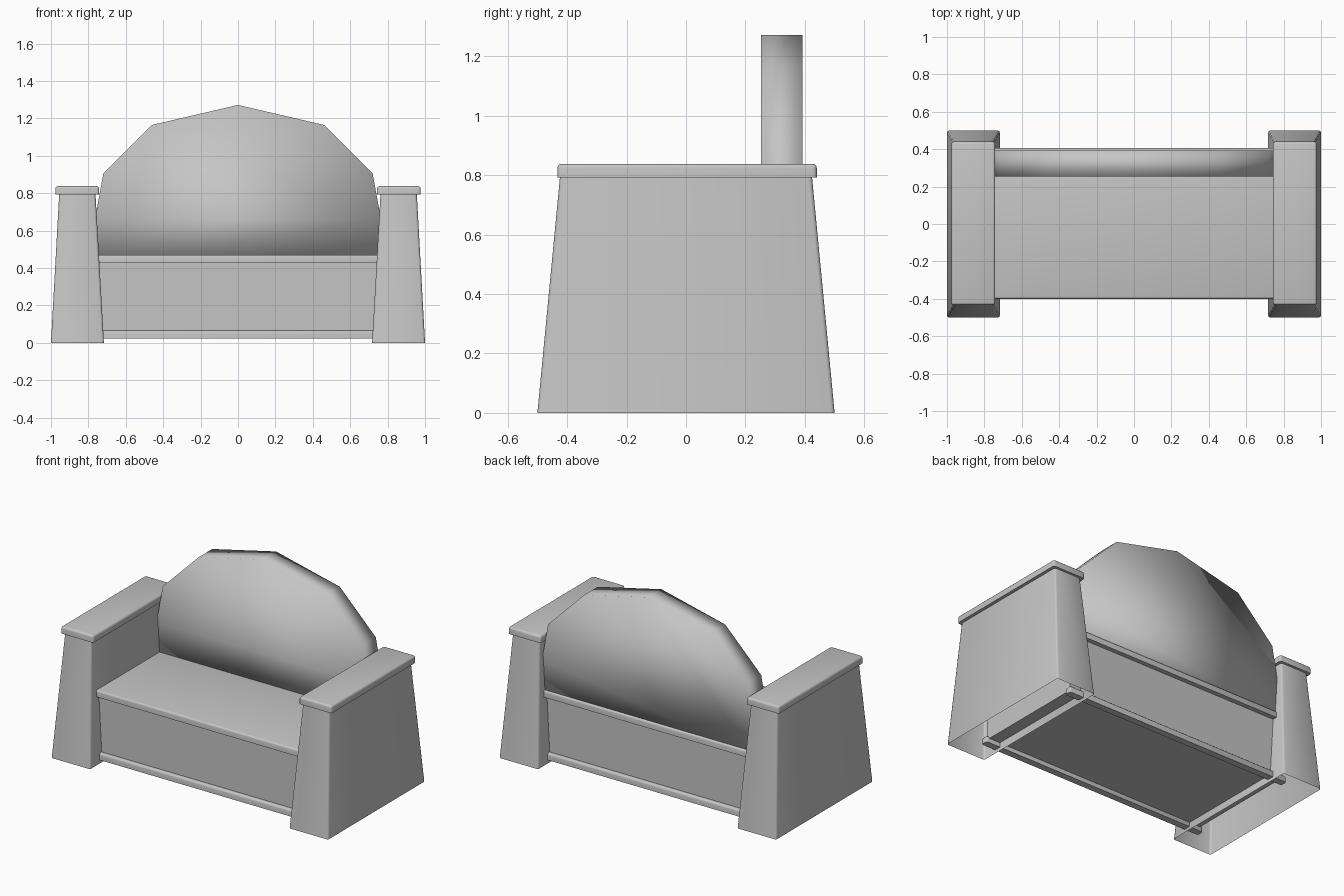
import bpy, bmesh, math

cube = bpy.data.objects.get("Cube")
if cube:
    bpy.data.objects.remove(cube, do_unlink=True)

grey = bpy.data.materials.new("plain grey")
grey.use_nodes = True
grey.diffuse_color = (0.56, 0.56, 0.56, 1)
grey.node_tree.nodes["Principled BSDF"].inputs["Base Color"].default_value = grey.diffuse_color


def finish(name, bm, angle):
    """Turn a bmesh into a smooth shaded object."""
    bmesh.ops.recalc_face_normals(bm, faces=bm.faces)
    mesh = bpy.data.meshes.new(name)
    bm.to_mesh(mesh)
    bm.free()
    mesh.materials.append(grey)
    obj = bpy.data.objects.new(name, mesh)
    bpy.context.collection.objects.link(obj)
    bpy.ops.object.select_all(action="DESELECT")
    obj.select_set(True)
    bpy.context.view_layer.objects.active = obj
    bpy.ops.object.shade_smooth_by_angle(angle=math.radians(angle))


def box(x, y, z):
    """Box bmesh from (low, high) ranges."""
    bm = bmesh.new()
    bmesh.ops.create_cube(bm, size=1)
    for v in bm.verts:
        v.co = [r[0] if c < 0 else r[1] for r, c in zip((x, y, z), v.co)]
    return bm


def rounded_slab(name, x, y, z, radius):
    """Slab with rounded top and corners and a flat underside."""
    bm = box(x, y, z)
    edges = [e for e in bm.edges if max(v.co.z for v in e.verts) > z[0] + 0.01]
    bmesh.ops.bevel(bm, geom=edges, offset=radius, segments=3,
                    profile=0.5, affect="EDGES")
    finish(name, bm, 50)


# Arms: tapered shells, open below, with rounded caps
for side, label in ((1, "left"), (-1, "right")):
    bm = box((0.717, 1.0), (-0.5, 0.5), (0, 0.81))
    for v in bm.verts:
        if v.co.z > 0.5:
            v.co.x = 0.86 + (v.co.x - 0.86) * 0.68
            v.co.y *= 0.845
    upright = [e for e in bm.edges if abs(e.verts[0].co.z - e.verts[1].co.z) > 0.5]
    bmesh.ops.bevel(bm, geom=upright, offset=0.012, segments=2,
                    profile=0.5, affect="EDGES")
    underside = min(bm.faces, key=lambda f: f.calc_center_median().z)
    bmesh.ops.delete(bm, geom=[underside], context="FACES_ONLY")
    for v in bm.verts:
        v.co.x *= side
    finish(label + "_arm", bm, 50)
    ends = sorted((0.742 * side, 0.977 * side))
    rounded_slab(label + "_arm_cap", ends, (-0.433, 0.44), (0.792, 0.838), 0.014)

# Seat base: closed box whose ends sit inside the arms
finish("seat_base", box((-0.8, 0.8), (-0.375, 0.375), (0.05, 0.44)), 30)
rounded_slab("seat", (-0.8, 0.8), (-0.4, 0.405), (0.427, 0.47), 0.012)

# Trim along the foot of the base, front and rear
for side, label in ((-1, "front"), (1, "rear")):
    depth = sorted((0.355 * side, 0.4 * side))
    rounded_slab(label + "_bottom_trim", (-0.82, 0.82), depth, (0.022, 0.065), 0.012)

# Backrest: faceted arch panel
half = [(0.745, 0.44), (0.765, 0.66), (0.72, 0.905), (0.46, 1.165)]
outline = half + [(0, 1.272)] + [(-x, z) for x, z in reversed(half)]
bm = bmesh.new()
rings = [[bm.verts.new((x, y, z)) for x, z in outline] for y in (0.253, 0.392)]
for ring in rings:
    bm.faces.new(ring)
for i in range(len(outline)):
    bm.faces.new((rings[0][i - 1], rings[0][i], rings[1][i], rings[1][i - 1]))
finish("backrest", bm, 91)
